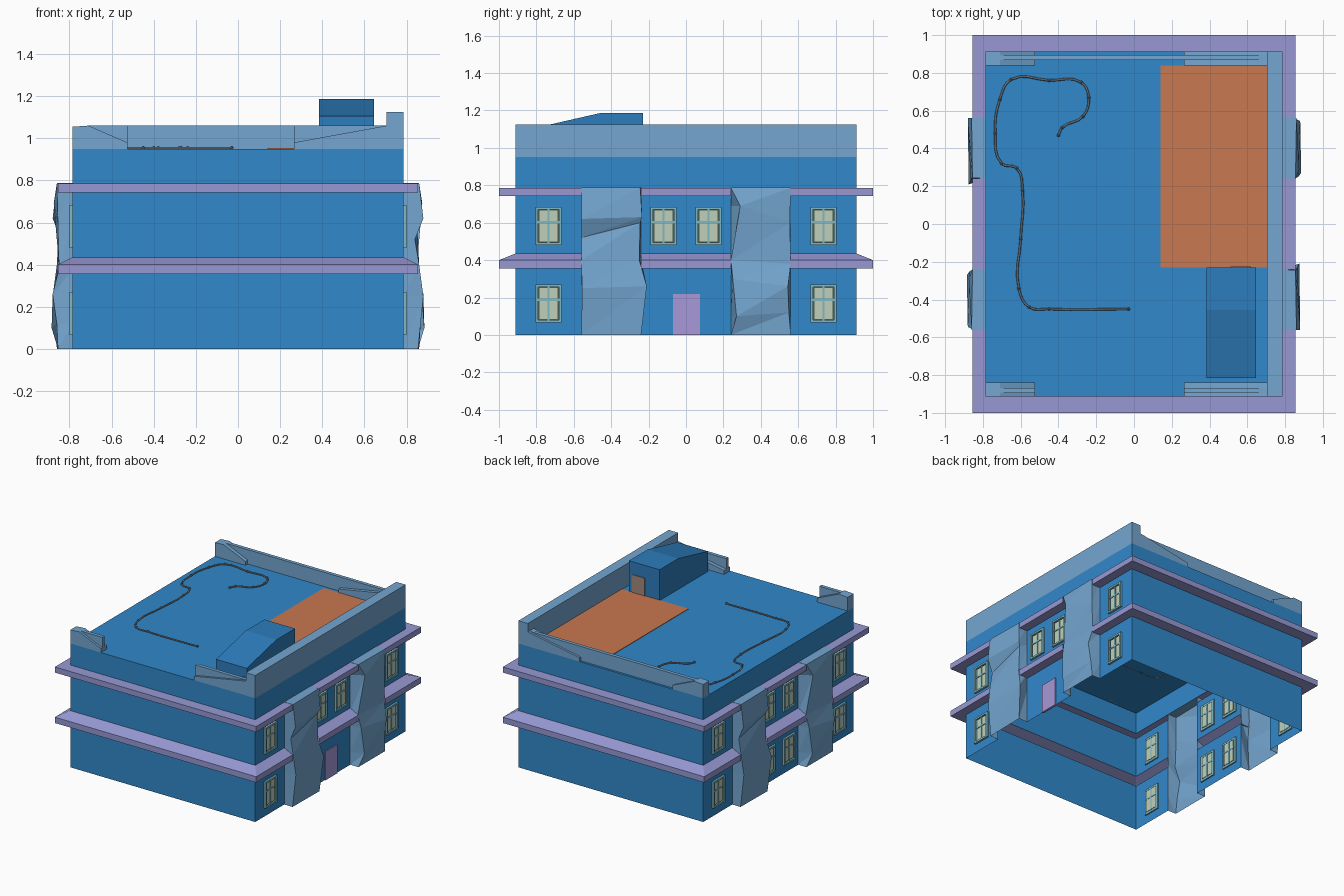
import bpy, bmesh
from mathutils import Vector, Matrix

if "Cube" in bpy.data.objects:
    bpy.data.objects.remove(bpy.data.objects["Cube"])


def mat(name, hexa):
    m = bpy.data.materials.new(name)
    c = [int(hexa[i:i + 2], 16) / 255 for i in (0, 2, 4)]
    m.diffuse_color = [((v + 0.055) / 1.055) ** 2.4 if v > 0.04 else v / 12.92 for v in c] + [1]
    m.use_nodes = True
    m.node_tree.nodes["Principled BSDF"].inputs["Base Color"].default_value = m.diffuse_color
    return m


BLUE = mat("wall_blue", "3189cb")
DARK = mat("hut_blue", "2d7dbd")
PALE = mat("pale_blue", "74a6d0")
LILAC = mat("cornice_lilac", "9799d4")
DOOR = mat("door_lilac", "a898d8")
FRAME = mat("frame_teal", "7fb8c4")
SHADE = mat("shade_dark", "4a5c54")
PANE = mat("pane_cream", "c0d0b8")
RUST = mat("mat_orange", "c87850")
TAN = mat("hut_door_tan", "a08a80")
GREY = mat("cable_grey", "6f7a86")


def finish(name, bm, *mats):
    bmesh.ops.remove_doubles(bm, verts=bm.verts, dist=1e-5)
    bmesh.ops.recalc_face_normals(bm, faces=bm.faces)
    me = bpy.data.meshes.new(name)
    bm.to_mesh(me)
    bm.free()
    for m in mats:
        me.materials.append(m)
    ob = bpy.data.objects.new(name, me)
    bpy.context.collection.objects.link(ob)
    return ob


def face(bm, pts, mi=0):
    f = bm.faces.new([bm.verts.new(p) for p in pts])
    f.material_index = mi
    return f


def prism(name, pts, vec, m):
    bm = bmesh.new()
    a = [Vector(p) for p in pts]
    b = [p + Vector(vec) for p in a]
    face(bm, a)
    face(bm, b[::-1])
    for i in range(len(a)):
        j = (i + 1) % len(a)
        face(bm, [a[i], a[j], b[j], b[i]])
    return finish(name, bm, m)


def box(name, x0, x1, y0, y1, z0, z1, m):
    return prism(name, [(x0, y0, z0), (x1, y0, z0), (x1, y1, z0), (x0, y1, z0)], (0, 0, z1 - z0), m)


# Walls and cornices: one stepped profile run round the plan, open at the rock piers and underneath
X, Y, CX, CY = 0.785, 0.912, 0.855, 1.0
prof = [(X, Y, 0), (X, Y, .355), (CX, CY, .355), (CX, CY, .40), (X, Y, .435),
        (X, Y, .742), (CX, CY, .742), (CX, CY, .785), (X, Y, .785), (X, Y, .95)]
cuts = [.56, .24]
bm = bmesh.new()
for i, ((xa, ya, za), (xb, yb, zb)) in enumerate(zip(prof, prof[1:])):
    mi = 1 if i in (1, 2, 3, 5, 6, 7) else 0
    for s in (-1, 1):
        face(bm, [(-xa, s * ya, za), (xa, s * ya, za), (xb, s * yb, zb), (-xb, s * yb, zb)], mi)
        ra = [-ya, -.56, -.24, .24, .56, ya]
        rb = [-yb, -.56, -.24, .24, .56, yb]
        for k in range(5):
            if k in (1, 3) and i != 8:
                continue
            face(bm, [(s * xa, ra[k], za), (s * xa, ra[k + 1], za),
                      (s * xb, rb[k + 1], zb), (s * xb, rb[k], zb)], mi)
for k in range(5):
    r = [-Y, -.56, -.24, .24, .56, Y]
    face(bm, [(-X, r[k], .95), (X, r[k], .95), (X, r[k + 1], .95), (-X, r[k + 1], .95)])
finish("building_shell", bm, BLUE, LILAC)

# Rough faceted piers: left and right edge points as (y, z, x); the far side is turned half round
pier_a = ([(-.56, 0, .855), (-.555, .25, .88), (-.56, .40, .86), (-.56, .52, .84), (-.56, .62, .88), (-.56, .787, .86)],
          [(-.24, 0, .86), (-.21, .26, .875), (-.25, .40, .855), (-.245, .60, .85), (-.235, .63, .865), (-.245, .787, .855)])
pier_b = ([(.24, 0, .855), (.27, .10, .885), (.25, .30, .87), (.24, .40, .85), (.29, .69, .875), (.24, .787, .855)],
          [(.56, 0, .855), (.55, .12, .86), (.545, .26, .88), (.56, .38, .85), (.555, .60, .855), (.56, .787, .86)])
for half in (0, 1):
    for n, (le, ri) in enumerate((pier_a, pier_b)):
        y0, y1 = (-.56, -.24) if n == 0 else (.24, .56)
        bm = bmesh.new()
        rows = [[(X, y0, l[1]), (l[2], l[0], l[1]), (r[2], r[0], r[1]), (X, y1, r[1])]
                for l, r in zip(le, ri)]
        for ra, rb in zip(rows, rows[1:]):
            for k in range(3):
                a, b, c, d = ra[k], ra[k + 1], rb[k + 1], rb[k]
                face(bm, [a, b, c])
                face(bm, [a, c, d])
        face(bm, rows[-1])
        if half:
            bm.transform(Matrix.Rotation(3.14159265, 4, 'Z'))
        finish("rock_pier", bm, PALE)


# Windows
def window(s, y, z):
    def part(name, d0, d1, a, b, c, d, m):
        xs = sorted((s * d0, s * d1))
        box(name, xs[0], xs[1], y + a, y + b, z + c, z + d, m)
    w, h, t = .07, .102, .014
    for e in (-1, 1):
        part("window_jamb", .775, .80, *sorted((e * w, e * (w - t))), -h, h, FRAME)
        part("window_rail", .775, .80, -w + t, w - t, *sorted((e * h, e * (h - t))), FRAME)
    part("window_shade", .776, .788, -w + t, w - t, -h + t, h - t, SHADE)
    part("window_pane", .774, .790, -w + t + .007, w - t - .007, -h + t + .006, h - t - .006, PANE)
    part("window_bar", .772, .795, -.006, .006, -h + t, h - t, FRAME)
    part("window_crossbar", .772, .795, -w + t, w - t, .014, .026, FRAME)


for s in (-1, 1):
    for y in (-.735, -.12, .12, .735):
        window(s, y, .582)
        if s < 0 or abs(y) > .5:
            window(s, y, .168)

# Street door
box("street_door", .775, .792, -.07, .075, 0, .22, DOOR)

# Parapets: tall right wall, thin end walls and the broken sloping blocks around them
box("right_parapet", .705, .785, -Y, Y, .95, 1.125, PALE)
for s in (-1, 1):
    y0, y1 = sorted((s * .84, s * Y))
    left = [(-X, y0, .95), (-X, y0, 1.055), (-.71, y0, 1.06), (-.525, y0, .98), (-.525, y0, .95)]
    right = [(.705, y0, .95), (.705, y0, 1.06), (.265, y0, .98), (.265, y0, .95)]
    prism("left_parapet_block", left, (0, y1 - y0, 0), PALE)
    prism("right_parapet_block", right, (0, y1 - y0, 0), PALE)
    f0, f1 = sorted((s * .868, s * .895))
    spans = [(-.71, .705)] if s > 0 else [(-.71, -.525), (.265, .705)]
    for a, b in spans:
        box("thin_parapet", a, b, f0, f1, .95, 1.06, PALE)

# Roof mat and stair hut
box("roof_mat", .14, .705, -.23, .84, .95, .954, RUST)
hut = [(.385, -.815, .95), (.385, -.815, 1.105), (.385, -.455, 1.187), (.385, -.23, 1.187), (.385, -.23, .95)]
prism("stair_hut", hut, (.26, 0, 0), DARK)
box("hut_door", .51, .62, -.232, -.225, .95, 1.09, TAN)

# Loose cable on the roof, with small knots
path = [(-.40, .47), (-.38, .51), (-.27, .57), (-.24, .67), (-.28, .75), (-.45, .76), (-.65, .765),
        (-.71, .66), (-.735, .48), (-.70, .32), (-.62, .295), (-.59, .18), (-.60, -.08),
        (-.61, -.34), (-.555, -.44), (-.45, -.45), (-.03, -.45)]
cu = bpy.data.curves.new("roof_cable", 'CURVE')
cu.dimensions = '3D'
cu.bevel_depth = .006
cu.bevel_resolution = 1
sp = cu.splines.new('BEZIER')
sp.bezier_points.add(len(path) - 1)
for p, (x, y) in zip(sp.bezier_points, path):
    p.co = (x, y, .954)
    p.handle_left_type = p.handle_right_type = 'AUTO'
sp.resolution_u = 4
cu.materials.append(GREY)
bpy.context.collection.objects.link(bpy.data.objects.new("roof_cable", cu))
bm = bmesh.new()
for x, y in path:
    bmesh.ops.create_icosphere(bm, subdivisions=1, radius=.01, matrix=Matrix.Translation((x, y, .954)))
finish("cable_knots", bm, GREY)
